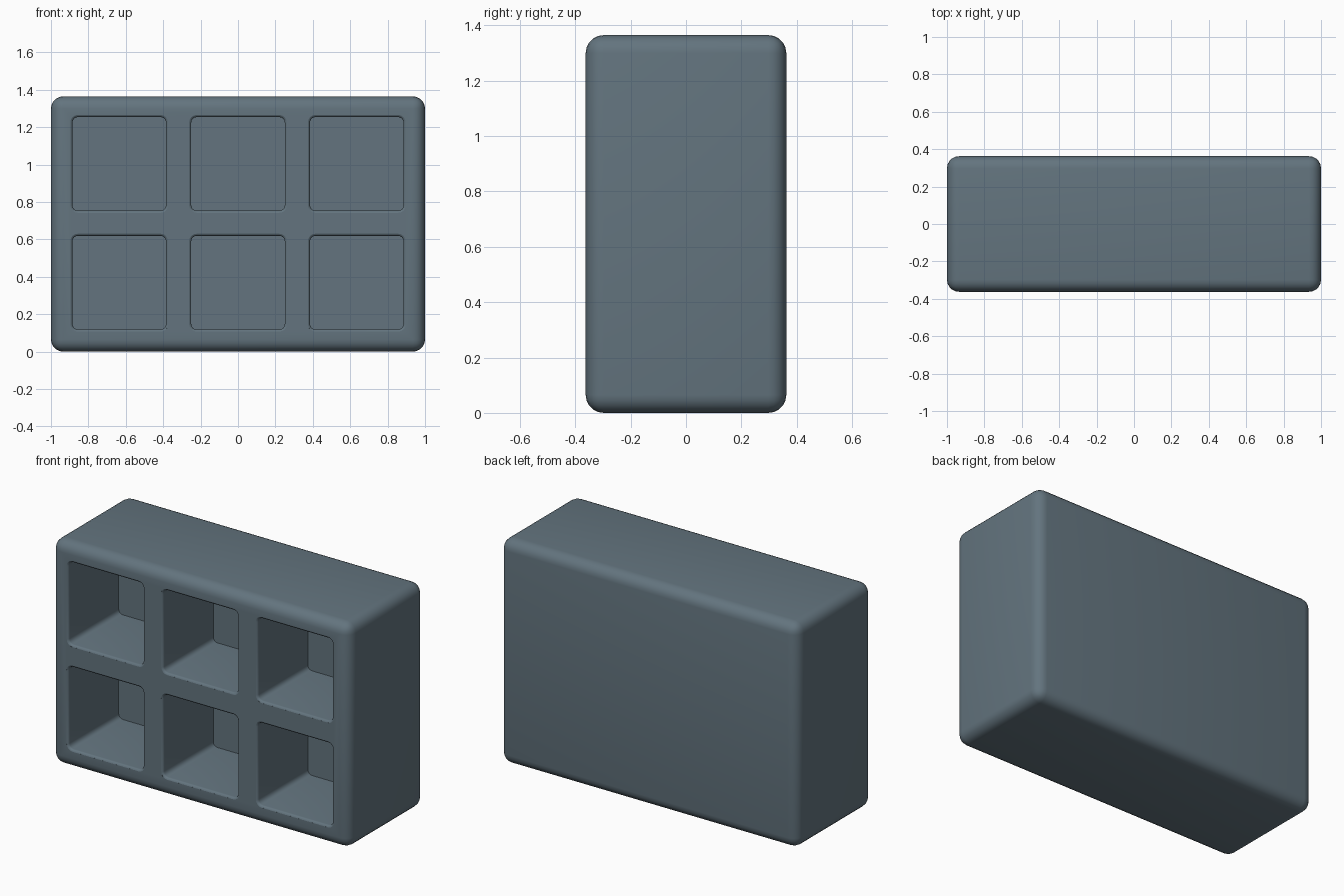
import bpy, bmesh, math

if "Cube" in bpy.data.objects:
    bpy.data.objects.remove(bpy.data.objects["Cube"])

slate = bpy.data.materials.new("slate grey")
slate.diffuse_color = (0.125, 0.175, 0.21, 1)
slate.use_nodes = True
slate.node_tree.nodes["Principled BSDF"].inputs["Base Color"].default_value = slate.diffuse_color

W, D, H = 2.0, 0.725, 1.365      # overall size
CELL, PITCH, BACK = 0.5, 0.635, 0.12
ROWS = (0.369, 1.004)


def add_object(name, bm):
    bmesh.ops.recalc_face_normals(bm, faces=bm.faces)
    mesh = bpy.data.meshes.new(name)
    bm.to_mesh(mesh)
    bm.free()
    obj = bpy.data.objects.new(name, mesh)
    bpy.context.collection.objects.link(obj)
    mesh.materials.append(slate)
    return obj


def rounded_square(cx, cz, y, half, r, n=4):
    pts = []
    for q in range(4):
        mid = math.radians(45 + 90 * q)
        ox = math.copysign(half - r, math.cos(mid))
        oz = math.copysign(half - r, math.sin(mid))
        for i in range(n + 1):
            a = math.radians(90 * q + 90 * i / n)
            pts.append((cx + ox + r * math.cos(a), y, cz + oz + r * math.sin(a)))
    return pts


# Rounded solid block
bm = bmesh.new()
bmesh.ops.create_cube(bm, size=1)
for v in bm.verts:
    v.co = (v.co.x * W, v.co.y * D, (v.co.z + 0.5) * H)
bmesh.ops.bevel(bm, geom=bm.edges[:], offset=0.065, segments=5, profile=0.5, affect='EDGES')
shelf = add_object("cubby_shelf", bm)

# Six cell cutters with a softly flared mouth
front = -D / 2
rim = 0.014
bm = bmesh.new()
for cz in ROWS:
    for col in (-1, 0, 1):
        sections = [(BACK, 0.0)]
        for i in range(4):
            a = math.radians(80 * i / 3)
            sections.append((front + rim * (1 - math.sin(a)), rim * (1 - math.cos(a))))
        sections.append((front - 0.05, sections[-1][1] + 0.002))
        rings = [[bm.verts.new(p) for p in
                  rounded_square(col * PITCH, cz, y, CELL / 2 + g, 0.028 + g)]
                 for y, g in sections]
        for a, b in zip(rings, rings[1:]):
            for i in range(len(a)):
                j = (i + 1) % len(a)
                bm.faces.new((a[i], a[j], b[j], b[i]))
        bm.faces.new(rings[0])
        bm.faces.new(rings[-1])
cutter = add_object("cell_cutter", bm)

# Carve the cells, then remove the cutter
mod = shelf.modifiers.new("cells", 'BOOLEAN')
mod.operation = 'DIFFERENCE'
mod.solver = 'EXACT'
mod.object = cutter
bpy.context.view_layer.objects.active = shelf
bpy.ops.object.select_all(action='DESELECT')
shelf.select_set(True)
bpy.ops.object.modifier_apply(modifier=mod.name)
bpy.data.objects.remove(cutter, do_unlink=True)

bpy.ops.object.shade_smooth_by_angle(angle=math.radians(35))
